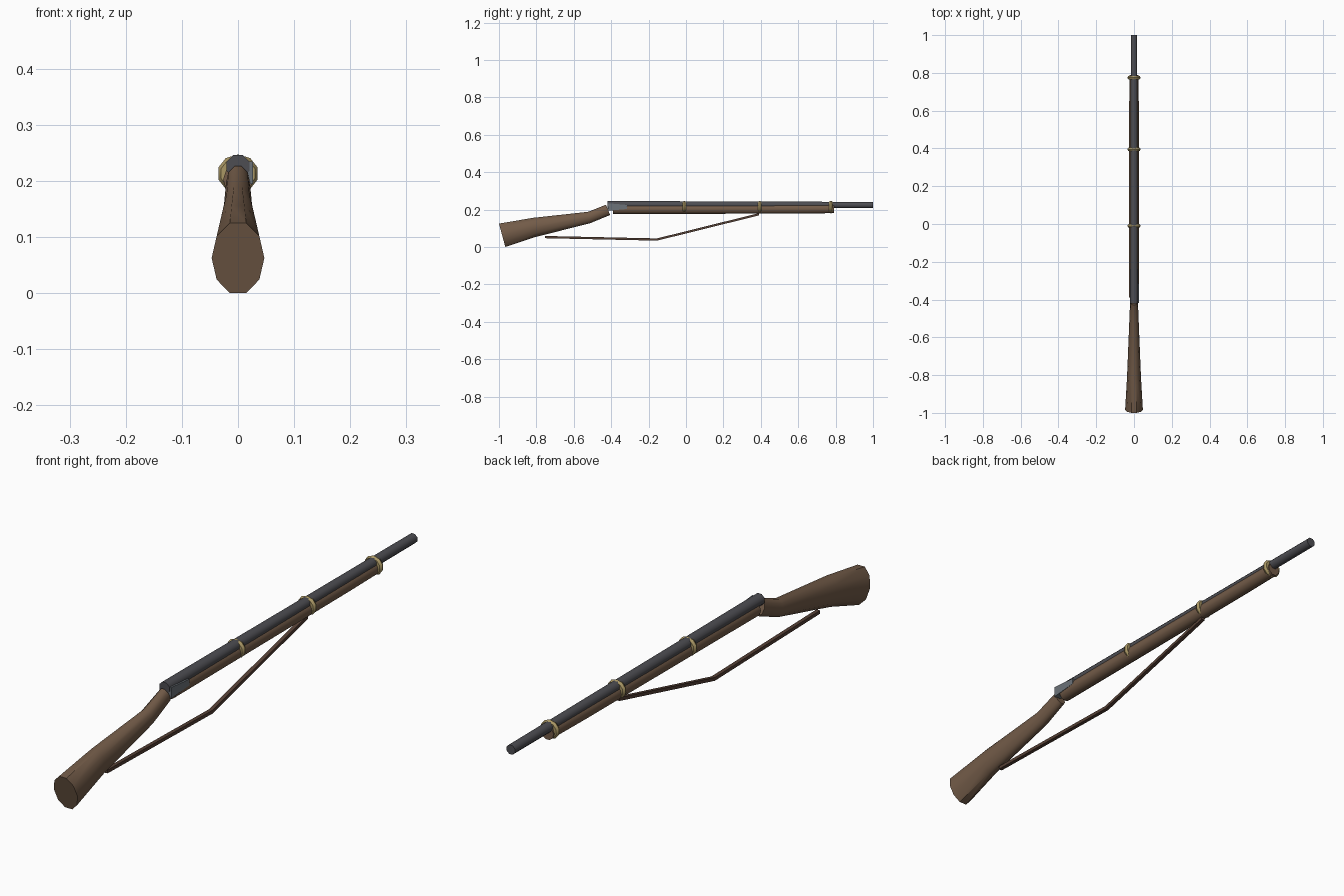
import bpy, bmesh
from math import sin, cos, pi, radians
from mathutils import Vector

if "Cube" in bpy.data.objects:
    bpy.data.objects.remove(bpy.data.objects["Cube"])


def material(name, rgb):
    m = bpy.data.materials.new(name)
    m.diffuse_color = (*rgb, 1)
    m.use_nodes = True
    m.node_tree.nodes["Principled BSDF"].inputs["Base Color"].default_value = m.diffuse_color
    return m


WOOD = material("wood", (0.17, 0.105, 0.065))
STEEL = material("steel", (0.075, 0.075, 0.085))
PLATE = material("plate_steel", (0.15, 0.17, 0.19))
BRASS = material("brass", (0.40, 0.31, 0.13))
LEATHER = material("leather", (0.09, 0.05, 0.035))


def finish(obj, mat, smooth=True):
    obj.data.materials.append(mat)
    if smooth:
        bpy.ops.object.select_all(action='DESELECT')
        obj.select_set(True)
        bpy.context.view_layer.objects.active = obj
        bpy.ops.object.shade_smooth_by_angle(angle=radians(46))
    return obj


def loft(name, rings, mat, smooth=True):
    """Skin a list of vertex rings and cap both ends."""
    bm = bmesh.new()
    loops = [[bm.verts.new(p) for p in r] for r in rings]
    n = len(loops[0])
    for a, b in zip(loops, loops[1:]):
        for i in range(n):
            j = (i + 1) % n
            bm.faces.new((a[i], a[j], b[j], b[i]))
    bm.faces.new(loops[0])
    bm.faces.new(loops[-1])
    bmesh.ops.recalc_face_normals(bm, faces=bm.faces)
    mesh = bpy.data.meshes.new(name)
    bm.to_mesh(mesh)
    bm.free()
    obj = bpy.data.objects.new(name, mesh)
    bpy.context.collection.objects.link(obj)
    return finish(obj, mat, smooth)


def oval(top, bottom, half_x, n=10, phase=0.0):
    """Oval section whose flat top and bottom pass through two (y, z) points."""
    t, b = Vector((0, *top)), Vector((0, *bottom))
    mid, up = (t + b) / 2, (t - b) / 2
    angles = [2 * pi * i / n + phase for i in range(n)]
    peak = max(sin(a) for a in angles)
    return [mid + Vector((half_x * cos(a), 0, 0)) + up * (sin(a) / peak) for a in angles]


# Buttstock, narrowing into the wrist
loft("buttstock", [oval(*s) for s in (
    ((-1.0, 0.125), (-0.966, 0.0), 0.047),
    ((-0.818, 0.156), (-0.807, 0.053), 0.037),
    ((-0.524, 0.188), (-0.513, 0.127), 0.025),
    ((-0.428, 0.226), (-0.406, 0.171), 0.021))], WOOD)

# Fore stock under the barrel
loft("fore_stock", [oval((y, t), (y, b), r) for y, t, b, r in (
    (-0.39, 0.228, 0.176, 0.0265),
    (0.61, 0.228, 0.179, 0.0255),
    (0.79, 0.228, 0.181, 0.024))], WOOD)

# Barrel
loft("barrel", [oval((y, t), (y, b), r, 8, pi / 8) for y, t, b, r in (
    (-0.42, 0.246, 0.206, 0.022),
    (1.0, 0.241, 0.208, 0.018))], STEEL)

# Lock plate on the right side, tapering forward
loft("lock_plate", [[(x, y, z) for x, z in ((0.0, lo), (0.027, lo), (0.027, hi), (0.0, hi))]
                    for y, lo, hi in ((-0.418, 0.194, 0.234), (-0.315, 0.203, 0.225))],
     PLATE, False)

# Barrel bands
for i, y in enumerate((-0.01, 0.395, 0.775)):
    bpy.ops.mesh.primitive_torus_add(major_segments=10, minor_segments=6,
                                     major_radius=0.026, minor_radius=0.011,
                                     location=(0, y, 0.213),
                                     rotation=(pi / 2, 0, pi))
    band = bpy.context.object
    band.name = f"barrel_band_{i + 1}"
    # Turn a vertex to the top, then flatten slightly
    for v in band.data.vertices:
        x, h, d = v.co
        c, s = cos(pi / 10), sin(pi / 10)
        v.co = (x * c - h * s, (x * s + h * c) * 0.92, d)
    finish(band, BRASS)

# Carrying sling
W, H = 0.007, 0.006
loft("sling", [[(sx * W, y, z + sz * H) for sx, sz in ((-1, -1), (1, -1), (1, 1), (-1, 1))]
               for y, z in ((-0.755, 0.053), (-0.155, 0.040), (0.39, 0.175))],
     LEATHER, False)
